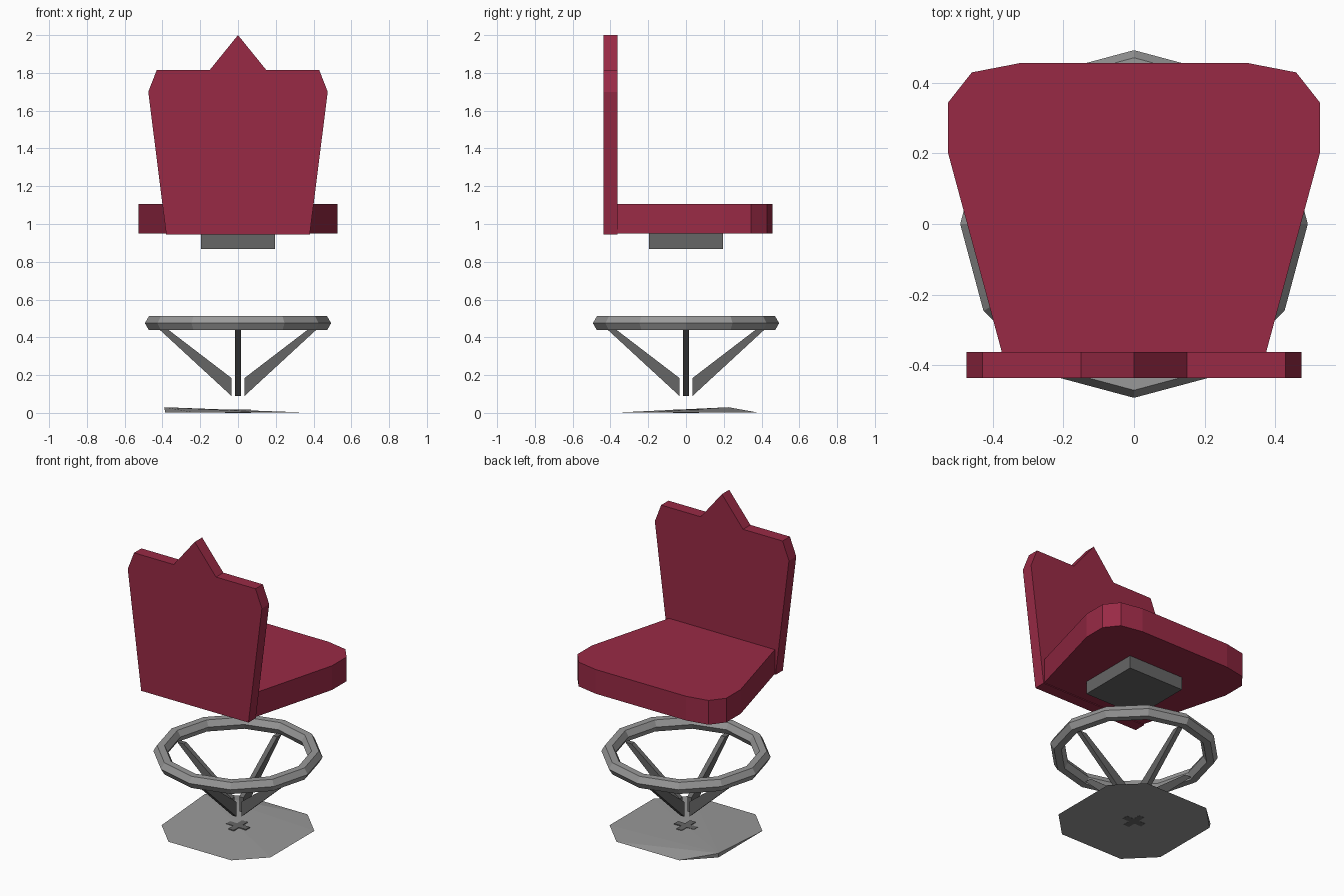
import bpy, bmesh, math
from mathutils import Vector, Matrix

if "Cube" in bpy.data.objects:
    bpy.data.objects.remove(bpy.data.objects["Cube"])


def material(name, rgb):
    m = bpy.data.materials.new(name)
    m.diffuse_color = (*rgb, 1)
    m.use_nodes = True
    m.node_tree.nodes["Principled BSDF"].inputs["Base Color"].default_value = m.diffuse_color
    return m


CRIMSON = material("crimson upholstery", (0.318, 0.023, 0.060))
GREY = material("grey metal", (0.318, 0.318, 0.318))
DARK = material("dark metal", (0.133, 0.133, 0.133))


def finish(name, bm, mat):
    bmesh.ops.recalc_face_normals(bm, faces=bm.faces)
    me = bpy.data.meshes.new(name)
    bm.to_mesh(me)
    bm.free()
    me.materials.append(mat)
    ob = bpy.data.objects.new(name, me)
    bpy.context.collection.objects.link(ob)
    return ob


def prism(name, points, sweep, mat, matrix=Matrix()):
    """Extrude a flat 3D outline along the sweep vector."""
    bm = bmesh.new()
    face = bm.faces.new([bm.verts.new(p) for p in points])
    ext = bmesh.ops.extrude_face_region(bm, geom=[face], use_keep_orig=True)
    moved = [g for g in ext["geom"] if isinstance(g, bmesh.types.BMVert)]
    bmesh.ops.translate(bm, verts=moved, vec=Vector(sweep))
    bmesh.ops.transform(bm, matrix=matrix, verts=bm.verts)
    return finish(name, bm, mat)


def mirrored(half):
    """Complete a right-half outline across x = 0."""
    return half + [(-x, v) for x, v in reversed(half) if x > 0]


# Backrest with a pointed crest
back = mirrored([(0.38, 0.945), (0.475, 1.70), (0.43, 1.815), (0.15, 1.815), (0, 2.0)])
prism("backrest", [(x, -0.437, z) for x, z in back], (0, 0.074, 0), CRIMSON)

# Seat cushion, widening away from the backrest
seat = mirrored([(0.375, -0.363), (0.527, 0.20), (0.527, 0.345), (0.46, 0.43), (0.32, 0.457)])
prism("seat", [(x, y, 0.95) for x, y in seat], (0, 0, 0.155), CRIMSON)

# Square mounting block under the seat
block = [(-0.197, -0.197), (0.195, -0.197), (0.195, 0.197), (-0.197, 0.197)]
prism("seat_mount", [(x, y, 0.868) for x, y in block], (0, 0, 0.082), DARK)

# Foot ring: 12 segments with a hexagonal section
bpy.ops.mesh.primitive_torus_add(major_segments=12, minor_segments=6,
                                 major_radius=0.45, minor_radius=0.043,
                                 location=(0, 0, 0.475))
ring = bpy.context.object
ring.name = "foot_ring"
ring.data.materials.append(GREY)

# Four tapering struts rising to the ring
for i in range(4):
    side = [(0.035, 0.09), (0.42, 0.445), (0.375, 0.445), (0.035, 0.185)]
    prism(f"strut_{i + 1}", [(x, -0.015, z) for x, z in side], (0, 0.03, 0),
          DARK, Matrix.Rotation(i * math.pi / 2, 4, 'Z'))

# Thin eight-sided floor plate, raised at one corner
bm = bmesh.new()
for i in range(12):
    if i % 3:
        a = i * math.pi / 6
        bm.verts.new((0.445 * math.cos(a), 0.445 * math.sin(a), 0.001))
bm.verts.new((-0.39, 0.225, 0.03))
bmesh.ops.convex_hull(bm, input=bm.verts)
finish("floor_plate", bm, GREY)

# Dark cross at the middle of the plate, showing on both sides
cross = []
for i in range(4):
    c, s = round(math.cos(i * math.pi / 2)), round(math.sin(i * math.pi / 2))
    for x, y in [(0.07, -0.02), (0.07, 0.02), (0.02, 0.02)]:
        cross.append((x * c - y * s, x * s + y * c))
prism("plate_cross_top", [(x, y, 0.012) for x, y in cross], (0, 0, 0.007), DARK)
prism("plate_cross_bottom", [(x, y, 0.0) for x, y in cross], (0, 0, 0.003), DARK)
